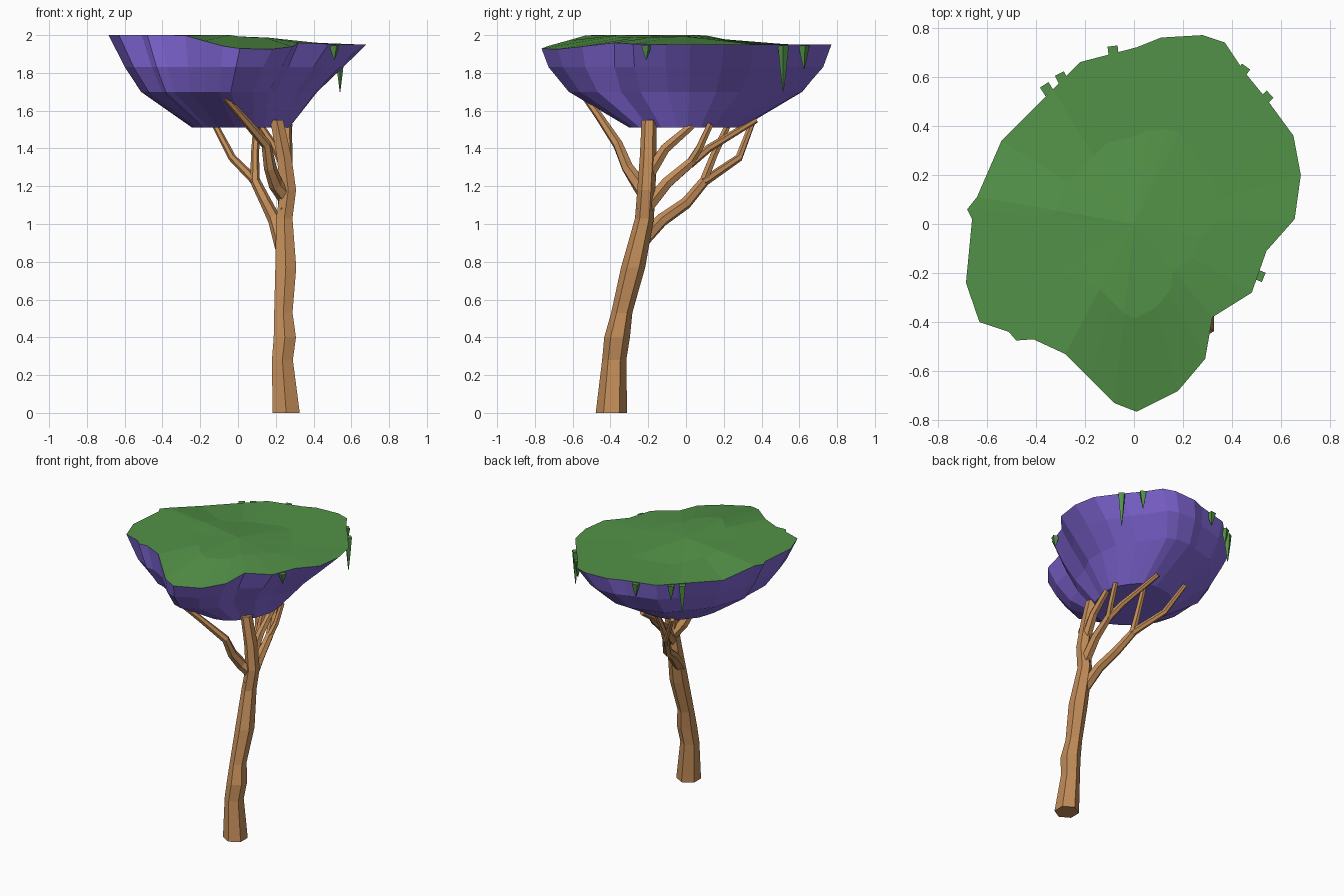
import bpy, bmesh, math
from mathutils import Vector

if "Cube" in bpy.data.objects:
    bpy.data.objects.remove(bpy.data.objects["Cube"], do_unlink=True)


def material(name, rgb):
    mat = bpy.data.materials.new(name)
    mat.use_nodes = True
    color = (*rgb, 1)
    mat.diffuse_color = color
    mat.node_tree.nodes["Principled BSDF"].inputs["Base Color"].default_value = color
    return mat


BARK = material("brown bark", (.54, .265, .1))
PURPLE = material("purple underside", (.24, .147, .74))
GREEN = material("green leaves", (.085, .285, .063))


def finish(bm, name, *mats):
    bmesh.ops.recalc_face_normals(bm, faces=bm.faces)
    mesh = bpy.data.meshes.new(name)
    bm.to_mesh(mesh)
    bm.free()
    for mat in mats:
        mesh.materials.append(mat)
    obj = bpy.data.objects.new(name, mesh)
    bpy.context.collection.objects.link(obj)
    return obj


def bridge(bm, lower, upper, index=0):
    n = len(lower)
    for i in range(n):
        j = (i + 1) % n
        bm.faces.new((lower[i], lower[j], upper[j], upper[i])).material_index = index


def tube(name, path, radii, mat=BARK, sides=6, turn=0, level=False):
    """Limb that follows a path; radii are spread evenly along it."""
    bm = bmesh.new()
    points = [Vector(p) for p in path]
    last = len(points) - 1
    rings = []
    for k, p in enumerate(points):
        along = (points[min(k + 1, last)] - points[max(k - 1, 0)]).normalized()
        if level:
            along = Vector((0, 0, 1))
        side = Vector((0, 1, 0)).cross(along).normalized()
        other = along.cross(side)
        spot = k / last * (len(radii) - 1)
        low = min(int(spot), len(radii) - 2)
        r = radii[low] + (radii[low + 1] - radii[low]) * (spot - low)
        turns = [turn + math.tau * i / sides for i in range(sides)]
        rings.append([bm.verts.new(p + r * (side * math.cos(a) + other * math.sin(a)))
                      for a in turns])
    for low_ring, high_ring in zip(rings, rings[1:]):
        bridge(bm, low_ring, high_ring)
    bm.faces.new(rings[0])
    bm.faces.new(rings[-1])
    return finish(bm, name, mat)


# Trunk, with a slight wobble in width
tube("trunk", [(.255, -.395, 0), (.235, -.38, .28), (.248, -.365, .4), (.24, -.34, .53),
               (.253, -.28, .77), (.245, -.22, 1.03), (.266, -.21, 1.18),
               (.245, -.2, 1.35), (.205, -.195, 1.55)],
     [.083, .064, .068, .056, .064, .05, .048, .045, .04], turn=math.radians(30), level=True)

# Branches
tube("front_branch", [(.255, -.2, 1.14), (.2, -.25, 1.21), (.17, -.31, 1.3),
                      (.15, -.36, 1.42), (.02, -.46, 1.57), (-.12, -.575, 1.73)], [.045, .016])
tube("low_branch", [(.235, -.26, .88), (.195, -.13, 1.02), (.15, 0, 1.11),
                    (.09, .1, 1.23)], [.04, .027])
tube("low_branch_outer_fork", [(.1, .09, 1.22), (-.03, .28, 1.35), (-.14, .36, 1.56)], [.025, .016])
tube("low_branch_inner_fork", [(.09, .09, 1.22), (.09, .15, 1.37), (.1, .23, 1.54)], [.025, .018])
tube("back_branch", [(.25, -.23, 1.06), (.25, -.1, 1.22), (.24, .03, 1.33)], [.04, .027])
tube("back_branch_outer_fork", [(.24, .02, 1.32), (.2, .12, 1.4), (.1, .37, 1.55)], [.026, .016])
tube("back_branch_inner_fork", [(.24, .02, 1.32), (.26, .07, 1.4), (.27, .13, 1.53)], [.024, .018])
tube("upper_branch", [(.25, -.21, 1.24), (.26, -.11, 1.4), (.26, .03, 1.52)], [.036, .022])

# Canopy: irregular rim, tapering bowl below and gently sloped leafy top
RIM = [(.68, .2), (.65, .36), (.54, .51), (.45, .62), (.37, .74), (.28, .77), (.11, .76),
       (.01, .72), (-.22, .66), (-.33, .55), (-.54, .34), (-.64, .11), (-.68, .06),
       (-.66, .02), (-.685, -.24), (-.63, -.4), (-.51, -.44), (-.48, -.475), (-.41, -.47),
       (-.28, -.53), (-.18, -.63), (-.08, -.73), (.01, -.765), (.18, -.68), (.29, -.55),
       (.32, -.38), (.48, -.28), (.54, -.11), (.655, .02)]


def top_height(x, y):
    far = math.hypot((x + .55) * .6, (y + .25) * 1.2)
    dip = max(0, .03 - .04 * math.hypot(x - .2, y + .65))
    return min(2, 1.95 + .18 * max(0, .7 - far) - dip)


def bowl_ring(bm, z, sx, sy, cx, roundness):
    ring = []
    for x, y in RIM:
        a = math.atan2(y / .77, x / .68)
        ex, ey = .68 * math.cos(a), .77 * math.sin(a)
        ring.append(bm.verts.new((cx + sx * (x + (ex - x) * roundness),
                                  sy * (y + (ey - y) * roundness), z)))
    return ring


bm = bmesh.new()
base = bowl_ring(bm, 1.51, .38, .39, .015, .7)
belly = bowl_ring(bm, 1.7, .69, .81, -.045, .25)
shoulder = bowl_ring(bm, 1.83, .85, .95, -.02, .1)
rim = [bm.verts.new((x, y, top_height(x, y))) for x, y in RIM]
inner = [bm.verts.new((x * .5, y * .5, top_height(x * .5, y * .5))) for x, y in RIM]
center = bm.verts.new((0, 0, top_height(0, 0)))
bm.faces.new(base)
for low, high in ((base, belly), (belly, shoulder), (shoulder, rim)):
    bridge(bm, low, high)
bridge(bm, rim, inner, 1)
for i in range(len(inner)):
    bm.faces.new((inner[i - 1], inner[i], center)).material_index = 1
finish(bm, "canopy", PURPLE, GREEN)

# Hanging vines with a flat side facing outward: x, y, lowest height
VINES = [(.54, .515, 1.7), (.445, .625, 1.82), (.51, -.21, 1.87),
         (-.355, .55, 1.74), (-.295, .595, 1.84), (-.085, .705, 1.85)]
for i, (x, y, low) in enumerate(VINES):
    tube(f"vine_{i + 1}", [(x, y, 1.945), (x, y, (low + 1.945) / 2), (x, y, low)],
         [.029, .017, .002], GREEN, 4, math.atan2(y, x) + math.pi / 4, True)
